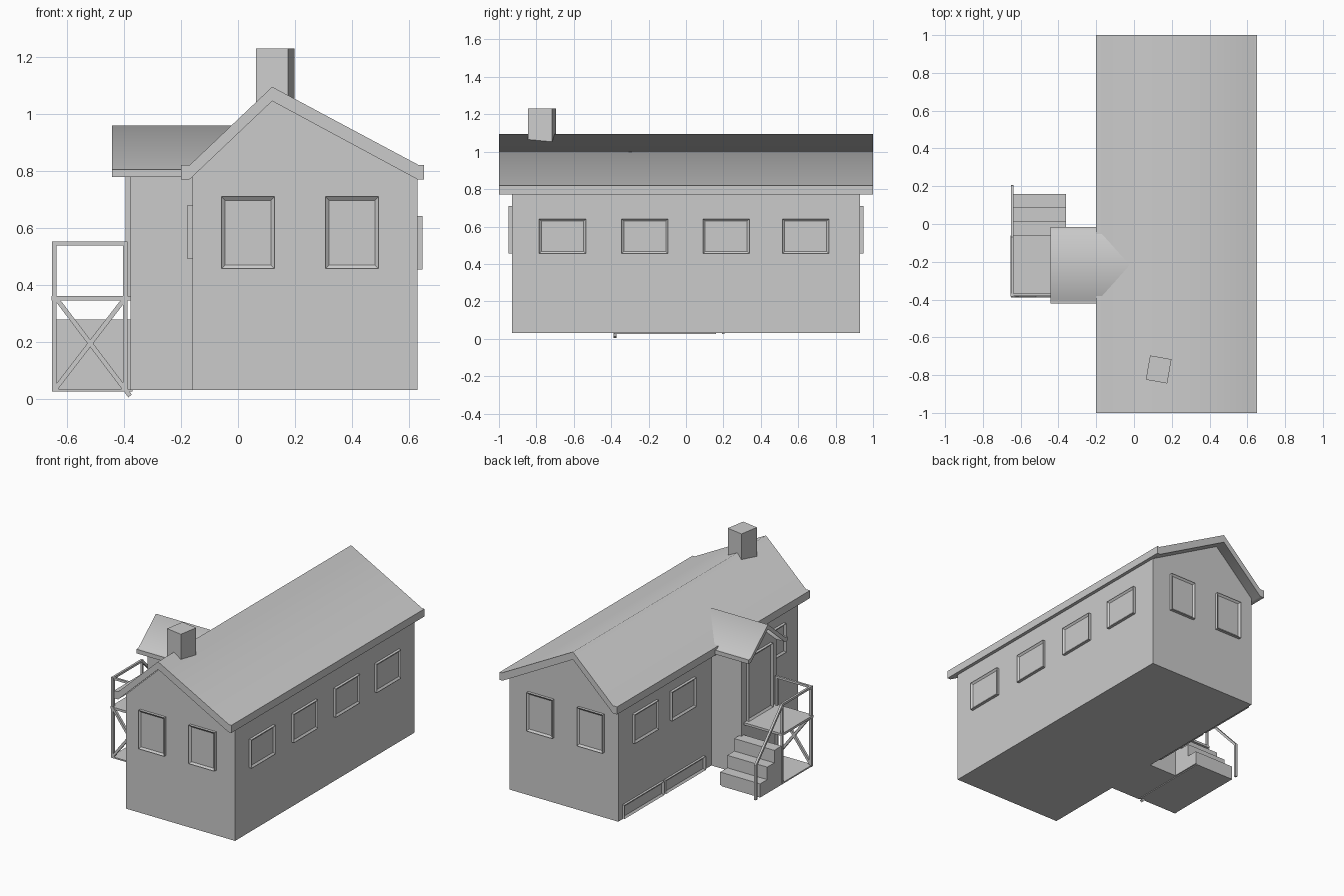
import bpy, bmesh, math
from mathutils import Vector, Matrix

cube = bpy.data.objects.get("Cube")
if cube:
    bpy.data.objects.remove(cube, do_unlink=True)

grey = bpy.data.materials.new("plain_grey")
grey.use_nodes = True
grey.diffuse_color = (0.6, 0.6, 0.6, 1)
grey.node_tree.nodes["Principled BSDF"].inputs["Base Color"].default_value = (0.6, 0.6, 0.6, 1)


def finish(name, bm, smooth=None):
    bmesh.ops.recalc_face_normals(bm, faces=bm.faces)
    mesh = bpy.data.meshes.new(name)
    bm.to_mesh(mesh)
    bm.free()
    mesh.materials.append(grey)
    obj = bpy.data.objects.new(name, mesh)
    bpy.context.collection.objects.link(obj)
    if smooth:
        bpy.ops.object.select_all(action='DESELECT')
        obj.select_set(True)
        bpy.context.view_layer.objects.active = obj
        bpy.ops.object.shade_smooth_by_angle(angle=math.radians(smooth))
    return obj


def box(name, lo, hi, turn=0):
    lo, hi = Vector(lo), Vector(hi)
    bm = bmesh.new()
    bmesh.ops.create_cube(bm, size=1, matrix=Matrix.Translation((lo + hi) / 2)
                          @ Matrix.Rotation(turn, 4, 'Z')
                          @ Matrix.Diagonal((*(hi - lo), 1)))
    return finish(name, bm)


def prism(name, profile, start, end, axis, smooth=None):
    """Extrude a (horizontal, z) profile along the y or x axis."""
    def place(h, z, d):
        return (h, d, z) if axis == 'Y' else (d, h, z)
    bm = bmesh.new()
    face = bm.faces.new([bm.verts.new(place(h, z, start)) for h, z in profile])
    moved = bmesh.ops.extrude_face_region(bm, geom=[face])["geom"]
    bmesh.ops.translate(bm, vec=place(0, 0, end - start),
                        verts=[v for v in moved if isinstance(v, bmesh.types.BMVert)])
    return finish(name, bm, smooth)


def framed_panel(name, centre, width, height, out, proud=0.018, rim=0.018):
    """Box on a wall whose outer face is inset and sunk, leaving a raised frame."""
    out = Vector(out)
    side = Vector((0, 0, 1)).cross(out)
    size = [abs(side[i]) * width + abs(out[i]) * proud * 2 for i in range(2)] + [height]
    bm = bmesh.new()
    bmesh.ops.create_cube(bm, size=1, matrix=Matrix.Translation(centre)
                          @ Matrix.Diagonal((*size, 1)))
    bm.normal_update()
    outer = max(bm.faces, key=lambda f: f.normal.dot(out))
    bmesh.ops.inset_region(bm, faces=[outer], thickness=rim, depth=0)
    bmesh.ops.translate(bm, verts=outer.verts, vec=-out * 0.01)
    return finish(name, bm)


def bar(name, a, b, thick=0.014):
    a, b = Vector(a), Vector(b)
    d = b - a
    rot = Matrix.Identity(4)
    if abs(d.normalized().z) < 0.999:
        z = d.normalized()
        x = z.cross(Vector((0, 0, 1))).normalized()
        rot = Matrix((x, z.cross(x), z)).transposed().to_4x4()
    bm = bmesh.new()
    bmesh.ops.create_cube(bm, size=1, matrix=Matrix.Translation((a + b) / 2) @ rot
                          @ Matrix.Diagonal((thick, thick, d.length, 1)))
    return finish(name, bm)


# Main house
prism("house_walls", [(-0.16, 0.03), (0.63, 0.03), (0.63, 0.8), (0.12, 1.06), (-0.16, 0.8)],
      -0.93, 0.93, 'Y')
prism("main_roof", [(-0.2, 0.82), (-0.17, 0.82), (0.12, 1.095), (0.635, 0.82), (0.652, 0.82),
                    (0.652, 0.77), (0.63, 0.77), (0.12, 1.045), (-0.17, 0.77), (-0.2, 0.77)],
      -1, 1, 'Y', 75)
box("chimney", (0.073, -0.835, 0.95), (0.188, -0.705, 1.23), math.radians(-10))

# Porch room with its cross gable
prism("porch_walls", [(-0.4, 0.03), (-0.035, 0.03), (-0.035, 0.8), (-0.217, 0.945), (-0.4, 0.8)],
      -0.377, -0.1, 'X')
prism("porch_roof", [(-0.42, 0.805), (-0.4, 0.805), (-0.217, 0.96), (-0.035, 0.805), (-0.015, 0.805),
                     (-0.015, 0.778), (-0.04, 0.778), (-0.217, 0.93), (-0.395, 0.778), (-0.42, 0.778)],
      -0.443, -0.01, 'X', 85)
framed_panel("porch_door", (-0.377, -0.215, 0.57), 0.25, 0.42, (-1, 0, 0))

# Windows
for y in (-0.66, -0.22, 0.215, 0.64):
    framed_panel("left_window", (0.63, y, 0.548), 0.25, 0.187, (1, 0, 0))
for y in (-0.66, 0.27, 0.66):
    framed_panel("right_window", (-0.16, y, 0.585), 0.25, 0.19, (-1, 0, 0))
for s, end in ((-1, "front"), (1, "back")):
    for x in (0.035, 0.4):
        framed_panel(end + "_window", (x, s * 0.93, 0.583), 0.187, 0.253, (0, s, 0))

# Low panels along the foot of the wall
for y in (0.25, 0.68):
    framed_panel("foot_panel", (-0.16, y, 0.08), 0.41, 0.09, (-1, 0, 0), 0.015)

# Landing and stairs
box("landing_base", (-0.65, -0.385, 0.025), (-0.37, 0.16, 0.034))
box("landing_deck", (-0.655, -0.385, 0.345), (-0.37, -0.06, 0.36))
for i in range(3):
    near = 0.16 - i * 0.073
    box("stair_step", (-0.65, near - 0.075, 0.03), (-0.36, near, 0.115 + i * 0.082))

# Landing posts and cross brace
for x in (-0.645, -0.395):
    bar("landing_post", (x, -0.375, 0.025), (x, -0.375, 0.55), 0.016)
bar("stair_head_post", (-0.645, -0.073, 0.03), (-0.645, -0.073, 0.545))
bar("cross_brace", (-0.64, -0.38, 0.355), (-0.379, -0.38, 0.01), 0.016)
bar("cross_brace", (-0.645, -0.38, 0.03), (-0.395, -0.38, 0.355), 0.016)

# Handrails
bar("front_rail", (-0.652, -0.375, 0.545), (-0.388, -0.375, 0.545))
bar("side_rail", (-0.645, -0.38, 0.545), (-0.645, -0.07, 0.545))
bar("stair_rail", (-0.645, -0.075, 0.545), (-0.645, 0.2, 0.25))
bar("stair_foot_post", (-0.645, 0.2, 0.025), (-0.645, 0.2, 0.255))
